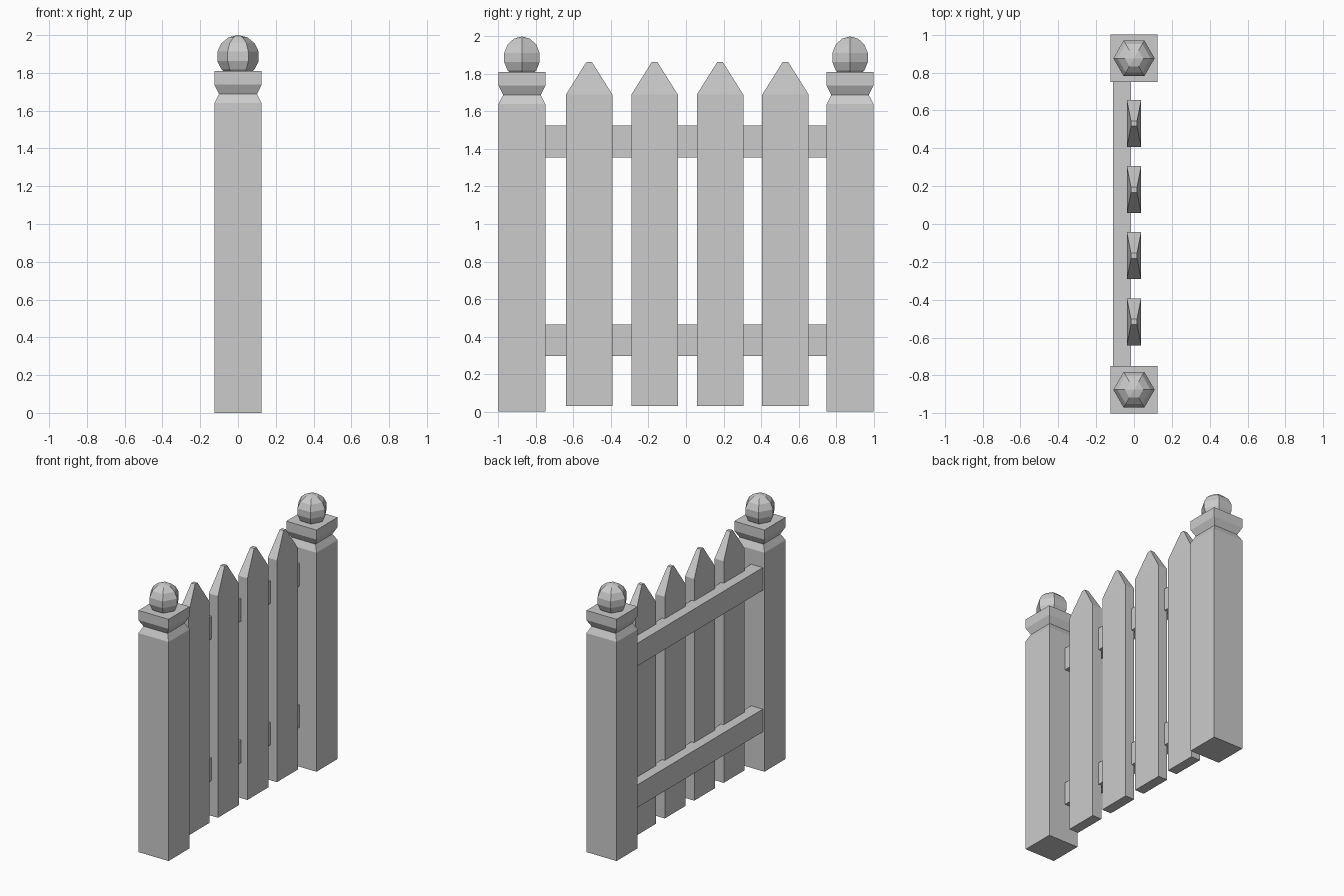
import bpy
import bmesh
from math import cos, sin, pi

if "Cube" in bpy.data.objects:
    bpy.data.objects.remove(bpy.data.objects["Cube"])


def loft(name, rings, location=(0, 0, 0)):
    """Skin a stack of equal-sized rings and cap both ends."""
    bm = bmesh.new()
    loops = [[bm.verts.new(p) for p in ring] for ring in rings]
    n = len(loops[0])
    for a, b in zip(loops, loops[1:]):
        for i in range(n):
            j = (i + 1) % n
            bm.faces.new((a[i], a[j], b[j], b[i]))
    bm.faces.new(loops[0][::-1])
    bm.faces.new(loops[-1])
    bmesh.ops.recalc_face_normals(bm, faces=bm.faces)
    mesh = bpy.data.meshes.new(name)
    bm.to_mesh(mesh)
    bm.free()
    obj = bpy.data.objects.new(name, mesh)
    obj.location = location
    bpy.context.collection.objects.link(obj)
    return obj


def rect(hx, hy, z):
    return [(-hx, -hy, z), (hx, -hy, z), (hx, hy, z), (-hx, hy, z)]


def ball(name, radius, location, segments=6, bands=7):
    """Low-poly ball with a corner on the x axis."""
    bm = bmesh.new()
    rings = []
    for k in range(1, bands):
        t = pi * k / bands
        rings.append([bm.verts.new((radius * sin(t) * cos(2 * pi * i / segments),
                                    radius * sin(t) * sin(2 * pi * i / segments),
                                    -radius * cos(t))) for i in range(segments)])
    bottom, top = bm.verts.new((0, 0, -radius)), bm.verts.new((0, 0, radius))
    for i in range(segments):
        j = (i + 1) % segments
        bm.faces.new((bottom, rings[0][j], rings[0][i]))
        bm.faces.new((top, rings[-1][i], rings[-1][j]))
        for a, b in zip(rings, rings[1:]):
            bm.faces.new((a[i], a[j], b[j], b[i]))
    mesh = bpy.data.meshes.new(name)
    bm.to_mesh(mesh)
    bm.free()
    obj = bpy.data.objects.new(name, mesh)
    obj.location = location
    bpy.context.collection.objects.link(obj)


# Posts with a notched neck and a ball finial
post_profile = [(0.125, 0), (0.125, 1.64), (0.1, 1.688), (0.125, 1.738), (0.125, 1.81)]
for side, y in (("near", -0.875), ("far", 0.875)):
    loft(f"{side}_post", [rect(h, h, z) for h, z in post_profile], (0, y, 0))
    ball(f"{side}_post_ball", 0.112, (0, y, 1.888))

# Pointed pickets, tapering in both directions at the tip
for i in range(4):
    loft(f"picket_{i + 1}",
         [rect(0.038, 0.124, 0.03), rect(0.038, 0.124, 1.69), rect(0.016, 0.014, 1.865)],
         (0, 0.007 + 0.349 * (i - 1.5), 0))

# Rails behind the pickets
for label, z in (("lower", 0.295), ("upper", 1.355)):
    loft(f"{label}_rail", [rect(0.048, 0.75, 0), rect(0.048, 0.75, 0.17)], (-0.063, 0, z))
